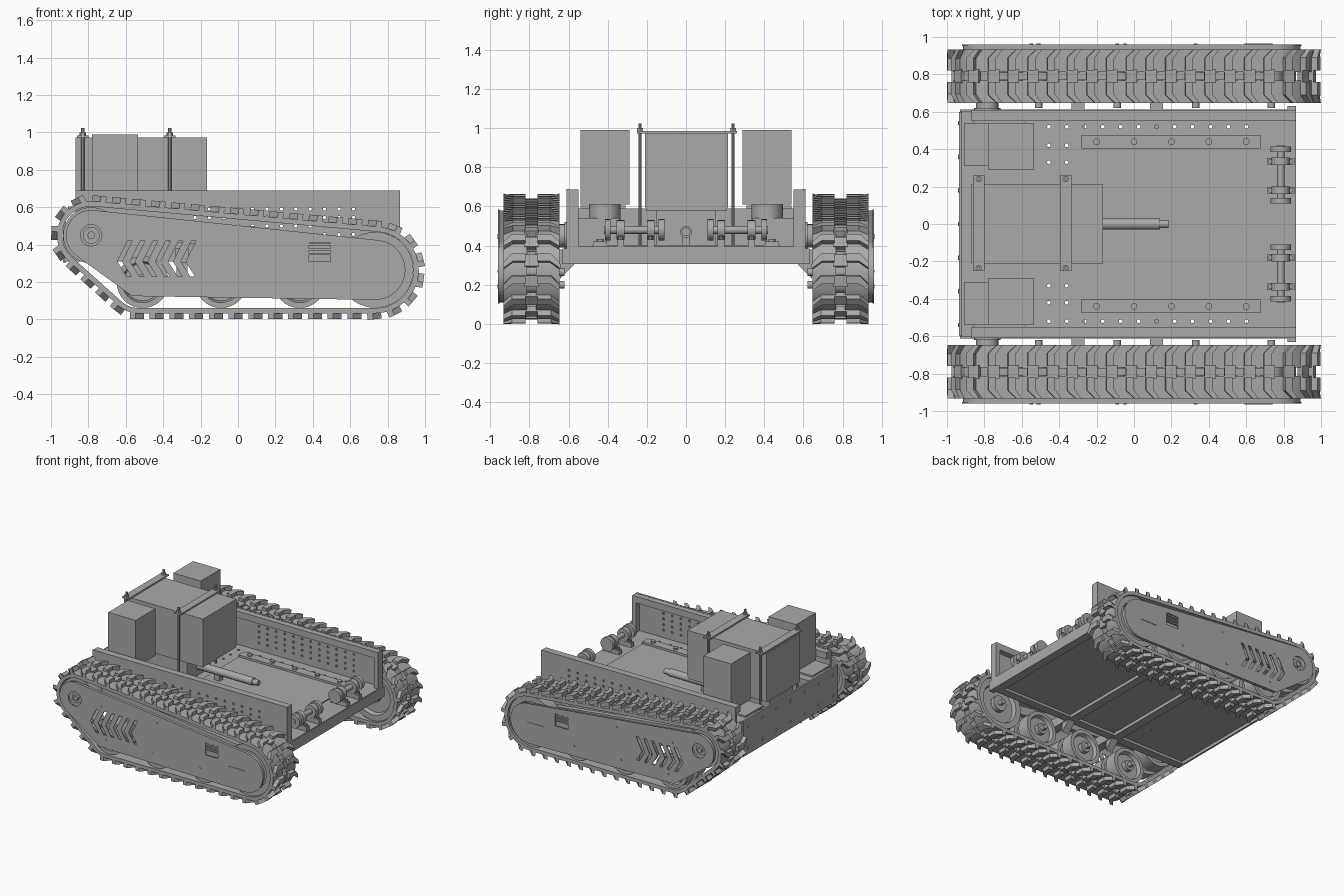
import bpy, bmesh, math
from mathutils import Vector

if "Cube" in bpy.data.objects:
    bpy.data.objects.remove(bpy.data.objects["Cube"])

grey = bpy.data.materials.new("machine grey")
grey.use_nodes = True
grey.diffuse_color = (0.4, 0.4, 0.4, 1)
grey.node_tree.nodes["Principled BSDF"].inputs["Base Color"].default_value = (0.4, 0.4, 0.4, 1)


# ---------- helpers ----------
def place(p, q, a, axis):
    return {"x": (a, p, q), "y": (p, a, q), "z": (p, q, a)}[axis]


def bridge(bm, rings, caps=True):
    rows = [[bm.verts.new(v) for v in ring] for ring in rings]
    n = len(rows[0])
    for low, high in zip(rows, rows[1:]):
        for i in range(n):
            j = (i + 1) % n
            bm.faces.new((low[i], low[j], high[j], high[i]))
    if caps:
        bm.faces.new(rows[0][::-1])
        bm.faces.new(rows[-1])


def prism(bm, pts, a0, a1, axis="y"):
    bridge(bm, [[place(p, q, a, axis) for p, q in pts] for a in (a0, a1)])


def box(bm, x0, x1, y0, y1, z0, z1):
    prism(bm, [(x0, y0), (x1, y0), (x1, y1), (x0, y1)], z0, z1, "z")


def lathe(bm, centre, profile, axis="y", seg=24):
    ang = [math.tau * i / seg for i in range(seg)]
    bridge(bm, [[place(centre[0] + r * math.cos(t), centre[1] + r * math.sin(t), a, axis)
                 for t in ang] for a, r in profile])


def rod(bm, centre, r, a0, a1, axis="y", seg=20):
    lathe(bm, centre, [(a0, r), (a1, r)], axis, seg)


def finish(name, bm, mirror=False, cutter=None):
    bmesh.ops.recalc_face_normals(bm, faces=bm.faces)
    mesh = bpy.data.meshes.new(name)
    bm.to_mesh(mesh)
    bm.free()
    obj = bpy.data.objects.new(name, mesh)
    bpy.context.collection.objects.link(obj)
    mesh.materials.append(grey)
    if cutter:
        cut = obj.modifiers.new("holes", "BOOLEAN")
        cut.object, cut.operation, cut.solver = cutter, "DIFFERENCE", "EXACT"
    if mirror:
        mir = obj.modifiers.new("mirror", "MIRROR")
        mir.use_axis = (False, True, False)
        mir.use_mirror_merge = False
    if cutter:
        graph = bpy.context.evaluated_depsgraph_get()
        obj.data = bpy.data.meshes.new_from_object(obj.evaluated_get(graph))
        obj.modifiers.clear()
        bpy.data.objects.remove(cutter)
    if name != "cutter":
        bpy.ops.object.select_all(action="DESELECT")
        obj.select_set(True)
        bpy.context.view_layer.objects.active = obj
        bpy.ops.object.shade_smooth_by_angle(angle=math.radians(30))
    else:
        obj.hide_render = True
    return obj


def loop(circles, off=0.0, k=16):
    """Belt line around circles (x, z, r), listed counter-clockwise."""
    normals = []
    for i, (x, z, r) in enumerate(circles):
        x2, z2, r2 = circles[(i + 1) % len(circles)]
        d = Vector((x2 - x, z2 - z))
        normals.append(math.atan2(d.y, d.x) - math.acos((r - r2) / d.length))
    pts = []
    for i, (x, z, r) in enumerate(circles):
        sweep = (normals[i] - normals[i - 1]) % math.tau
        for j in range(k + 1):
            t = normals[i - 1] + sweep * j / k
            pts.append((x + (r + off) * math.cos(t), z + (r + off) * math.sin(t)))
    return pts


def hoop(bm, circles, outer, inner, y0, y1):
    a, b = loop(circles, outer), loop(circles, inner)
    rings = [[place(p, q, y, "y") for p, q in pts] for pts, y in ((a, y0), (a, y1), (b, y1), (b, y0), (a, y0))]
    bridge(bm, rings, caps=False)
    bmesh.ops.remove_doubles(bm, verts=bm.verts, dist=1e-5)


def stations(pts, n):
    """Evenly spaced positions and tangents along a closed line."""
    pts = [Vector(p) for p in pts]
    segs = [(a, b - a) for a, b in zip(pts, pts[1:] + pts[:1]) if (b - a).length > 1e-6]
    step = sum(d.length for a, d in segs) / n
    want, run = 0.0, 0.0
    for a, d in segs:
        while want < run + d.length - 1e-6:
            yield a + d.normalized() * (want - run), d.normalized()
            want += step
        run += d.length


# ---------- tracks ----------
SPROCKET, IDLER = (-0.785, 0.45), (0.735, 0.265)
MID = 0.79
belt = [(*IDLER, 0.232), (*SPROCKET, 0.183), (-0.53, 0.2, 0.167)]

bm = bmesh.new()
hoop(bm, belt, 0, -0.028, 0.647, 0.767)
hoop(bm, belt, 0, -0.028, 0.813, 0.933)
finish("track_belt", bm, True)

lug = [(-.01, .03), (-.01, .095), (-.045, .143), (-.015, .143), (.03, .1), (.03, .03)]
lugs, links = bmesh.new(), bmesh.new()
for pos, tan in stations(loop(belt), 42):
    out = Vector((tan.y, -tan.x))

    def local(s, y, h):
        p = pos + tan * s + out * h
        return (p.x, y, p.y)

    for side in (1, -1):
        bridge(lugs, [[local(s, MID + side * v, h) for s, v in lug] for h in (-0.008, 0.031)])
    bridge(links, [[local(s, y, h) for s, y in ((-.03, .755), (.03, .755), (.03, .825), (-.03, .825))]
                   for h in (-0.022, 0.008)])
finish("track_lugs", lugs, True)
finish("track_links", links, True)


def wheel(bm, centre, r):
    w, hub = r * 0.72, r * 0.3
    for y0, y1 in ((0.665, 0.765), (0.815, 0.915)):
        lathe(bm, centre, [(y0 + .02, .02), (y0 + .02, hub), (y0 + .03, hub), (y0 + .03, w), (y0, w + .01),
                           (y0, r), (y1, r), (y1, w + .01), (y1 - .03, w), (y1 - .03, .02)], seg=32)
    rod(bm, centre, hub, 0.66, 0.93)
    rod(bm, centre, 0.02, 0.62, 0.95)


bm = bmesh.new()
for x in (-0.51, -0.09, 0.33):
    wheel(bm, (x, 0.2), 0.139)
wheel(bm, IDLER, 0.203)
wheel(bm, SPROCKET, 0.15)
finish("road_wheels", bm, True)

# Final drive shaft and inner beam of each track
bm = bmesh.new()
rod(bm, SPROCKET, 0.06, 0.6, 0.67)
prism(bm, [(-0.75, 0.46), (0.7, 0.3), (0.7, 0.37), (-0.75, 0.54)], 0.77, 0.81)
for x in (-0.3, 0.12):
    box(bm, x - 0.035, x + 0.035, 0.6, 0.79, 0.305, 0.38)
    prism(bm, [(0.57, 0.306), (0.645, 0.306), (0.645, 0.23)], x - 0.03, x + 0.03, "x")
finish("track_mounts", bm, True)

# ---------- outer track covers ----------
cover = [(*IDLER, 0.16), (*SPROCKET, 0.135), (-0.56, 0.145, 0.02)]
bm = bmesh.new()
for i in range(6):
    x = -0.645 + 0.068 * i
    prism(bm, [(x, .31), (x + .055, .42), (x + .08, .42), (x + .025, .31), (x + .075, .23), (x + .05, .23)], 0.9, 1)
box(bm, 0.38, 0.495, 0.9, 1, 0.31, 0.41)
rod(bm, SPROCKET, 0.057, 0.9, 1)
cutter = finish("cutter", bm)
bm = bmesh.new()
prism(bm, loop(cover), 0.953, 0.96)
finish("track_cover", bm, True, cutter)

bm = bmesh.new()
hoop(bm, cover, -0.005, -0.02, 0.93, 0.953)
box(bm, 0.37, 0.505, 0.93, 0.94, 0.3, 0.42)
for i in range(3):
    box(bm, 0.38, 0.495, 0.938, 0.952, 0.345 + 0.025 * i, 0.355 + 0.025 * i)
box(bm, 0.59, 0.74, 0.958, 0.964, 0.262, 0.276)
for x, z in ((-0.55, 0.45), (-0.05, 0.445), (-0.51, 0.19), (-0.09, 0.19), (0.33, 0.19)):
    rod(bm, (x, z), 0.01, 0.958, 0.964)
finish("cover_fittings", bm, True)

# ---------- chassis ----------
bm = bmesh.new()
for y in (-0.52, 0.52):
    for i in range(12):
        rod(bm, (-0.455 + 0.096 * i, y), 0.01, 0.2, 0.6, "z", 10)
for x in (-0.455, -0.36):
    for y in (-0.42, -0.33, 0.33, 0.42):
        rod(bm, (x, y), 0.01, 0.2, 0.6, "z", 10)
cutter = finish("cutter", bm)
bm = bmesh.new()
box(bm, -0.93, 0.865, -0.605, 0.605, 0.33, 0.395)
finish("floor", bm, False, cutter)

bm = bmesh.new()
for x in (-0.3, 0.12, 0.83):
    box(bm, x - 0.035, x + 0.035, -0.6, 0.6, 0.305, 0.34)
box(bm, 0.82, 0.866, -0.63, 0.63, 0.305, 0.385)
finish("cross_bars", bm)

bm = bmesh.new()
for i in range(12):
    for j in range(4):
        rod(bm, (-0.23 + 0.077 * i, 0.455 + 0.045 * j), 0.009, 0.5, 0.7, "y", 10)
cutter = finish("cutter", bm)
bm = bmesh.new()
box(bm, -0.87, 0.865, 0.595, 0.61, 0.34, 0.69)
finish("side_wall", bm, True, cutter)

bm = bmesh.new()
box(bm, -0.87, 0.865, 0.55, 0.6, 0.635, 0.688)
box(bm, 0.83, 0.865, 0.55, 0.6, 0.39, 0.64)
box(bm, -0.93, 0.865, 0.545, 0.612, 0.31, 0.385)
finish("side_rail", bm, True)

bm = bmesh.new()
box(bm, -0.935, -0.92, -0.6, 0.6, 0.305, 0.59)
for i in range(7):
    for z in (0.36, 0.53):
        rod(bm, (-0.54 + 0.18 * i, z), 0.012, -0.94, -0.93, "x", 10)
finish("rear_panel", bm)

# Raised floor panel with bolted strips
bm = bmesh.new()
box(bm, -0.28, 0.675, -0.48, 0.48, 0.39, 0.403)
for side in (-1, 1):
    box(bm, -0.28, 0.675, side * 0.44 - 0.035, side * 0.44 + 0.035, 0.4, 0.42)
    for i in range(5):
        rod(bm, (-0.2 + 0.2 * i, side * 0.44), 0.018, 0.41, 0.435, "z", 12)
finish("floor_panel", bm)

# Front hitch shafts in bearing blocks
bm = bmesh.new()
rod(bm, (0.785, 0.48), 0.02, 0.11, 0.42)
for y in (0.18, 0.335):
    box(bm, 0.71, 0.86, y - 0.018, y + 0.018, 0.39, 0.43)
    box(bm, 0.75, 0.82, y - 0.016, y + 0.016, 0.42, 0.48)
    rod(bm, (0.785, 0.48), 0.05, y - 0.02, y + 0.02)
    for x in (0.73, 0.84):
        rod(bm, (x, y), 0.012, 0.42, 0.45, "z", 10)
for y in (0.11, 0.385):
    rod(bm, (0.785, 0.48), 0.055, y, y + 0.03)
finish("hitch_shaft", bm, True)

# ---------- equipment ----------
bm = bmesh.new()
box(bm, -0.78, -0.535, 0.29, 0.54, 0.61, 0.99)
finish("control_box", bm, True)

bm = bmesh.new()
box(bm, -0.91, -0.77, 0.31, 0.54, 0.59, 0.605)
rod(bm, (-0.66, 0.415), 0.08, 0.53, 0.615, "z")
box(bm, -0.86, -0.58, 0.34, 0.55, 0.39, 0.54)
rod(bm, SPROCKET, 0.07, 0.5, 0.62)
finish("drive_motor", bm, True)

bm = bmesh.new()
box(bm, -0.87, -0.165, -0.21, 0.215, 0.595, 0.973)
finish("main_box", bm)

bm = bmesh.new()
box(bm, -0.87, -0.17, -0.205, 0.21, 0.58, 0.596)
box(bm, -0.85, -0.35, -0.15, 0.15, 0.39, 0.585)
finish("box_stand", bm)

bm = bmesh.new()
for x in (-0.83, -0.365):
    box(bm, x - 0.03, x + 0.03, -0.25, 0.26, 0.973, 0.985)
    for y in (-0.235, 0.24):
        rod(bm, (x, y), 0.009, 0.39, 1.025, "z", 10)
        rod(bm, (x, y), 0.018, 0.985, 1.0, "z", 6)
finish("box_clamps", bm)

bm = bmesh.new()
lathe(bm, (0, 0.47), [(-0.4, .03), (0.14, .03), (0.14, .022), (0.185, .022)], "x")
box(bm, -0.2, -0.15, -0.02, 0.02, 0.39, 0.46)
finish("actuator", bm)
